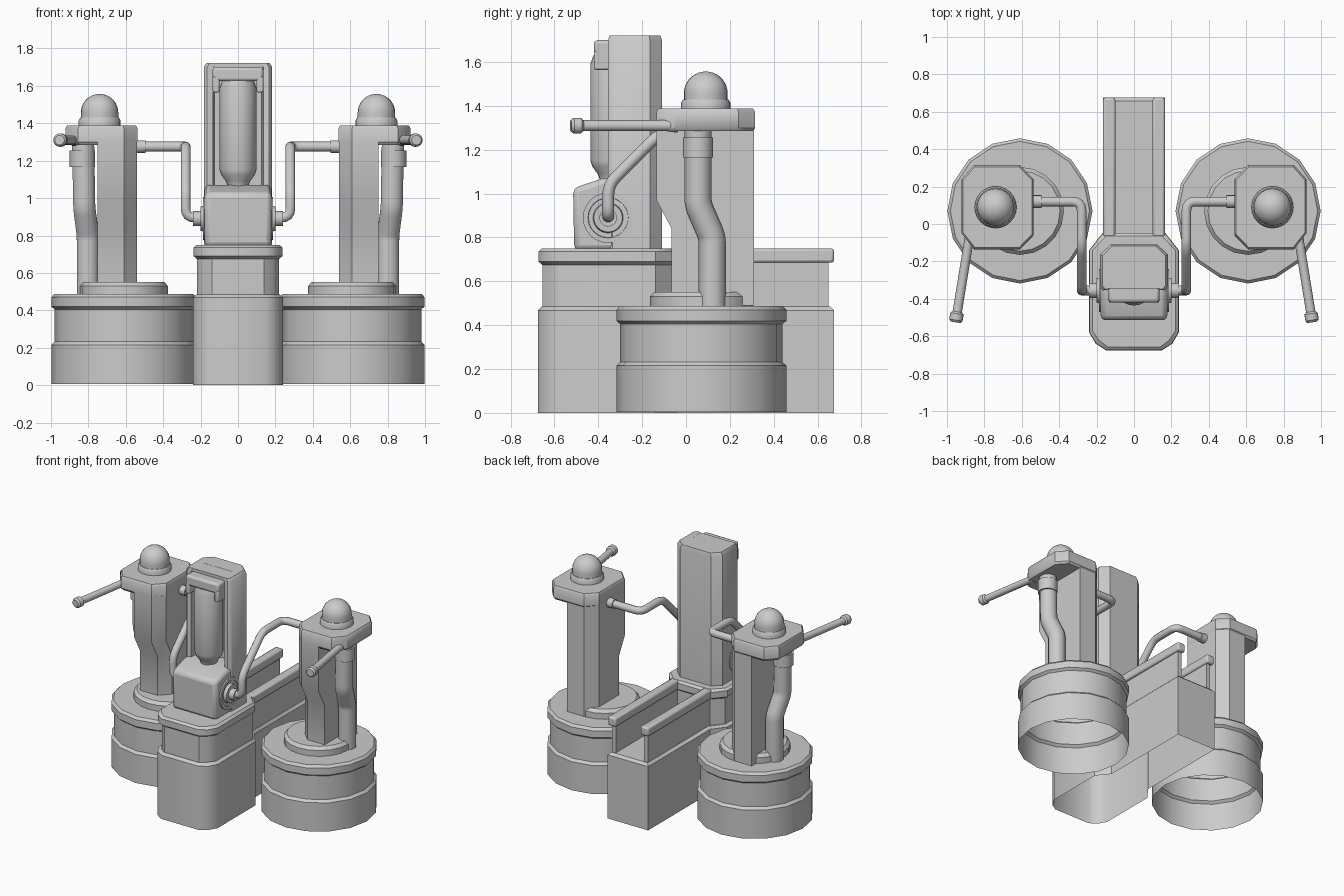
import bpy, bmesh, math
from mathutils import Vector

if "Cube" in bpy.data.objects:
    bpy.data.objects.remove(bpy.data.objects["Cube"])


def finish(name, bm, mirror=False, bevel=0):
    bmesh.ops.recalc_face_normals(bm, faces=bm.faces)
    me = bpy.data.meshes.new(name)
    bm.to_mesh(me)
    bm.free()
    ob = bpy.data.objects.new(name, me)
    bpy.context.collection.objects.link(ob)
    bpy.ops.object.select_all(action='DESELECT')
    ob.select_set(True)
    bpy.context.view_layer.objects.active = ob
    bpy.ops.object.shade_smooth_by_angle(angle=math.radians(35))
    if bevel:
        m = ob.modifiers.new("bevel", 'BEVEL')
        m.width, m.segments = bevel, 2
    if mirror:
        ob.modifiers.new("mirror", 'MIRROR')
    return ob


def loft(name, rings, bottom=True, mirror=False, bevel=0):
    """Skin between rings of equal point count; the last ring is capped."""
    bm = bmesh.new()
    vs = [[bm.verts.new(p) for p in r] for r in rings]
    n = len(vs[0])
    for a, b in zip(vs, vs[1:]):
        for i in range(n):
            j = (i + 1) % n
            bm.faces.new((a[i], a[j], b[j], b[i]))
    bm.faces.new(vs[-1])
    if bottom:
        bm.faces.new(vs[0])
    return finish(name, bm, mirror, bevel)


def lathe(name, profile, start, axis=(0, 0, 1), n=24, bottom=True, mirror=False):
    """Rings of (radius, distance along axis)."""
    q = Vector(axis).to_track_quat('Z', 'Y')
    s = Vector(start)
    rings = [[s + q @ Vector((r * math.cos(k * math.tau / n), r * math.sin(k * math.tau / n), h))
              for k in range(n)] for r, h in profile]
    return loft(name, rings, bottom, mirror)


def box(name, lo, hi, mirror=False, bevel=0):
    (a, b, c), (d, e, f) = lo, hi
    return loft(name, [[(a, b, z), (d, b, z), (d, e, z), (a, e, z)] for z in (c, f)], True, mirror, bevel)


def tube(name, pts, r, fillet=0.05):
    """Mirrored round tube along points with filleted corners."""
    pts = [Vector(p) for p in pts]
    path = [pts[0]]
    for p, c, q in zip(pts, pts[1:], pts[2:]):
        a = c + (p - c).normalized() * fillet
        b = c + (q - c).normalized() * fillet
        for i in range(5):
            t = i / 4
            path.append(a * (1 - t) ** 2 + c * 2 * t * (1 - t) + b * t * t)
    path.append(pts[-1])
    cu = bpy.data.curves.new(name, 'CURVE')
    cu.dimensions = '3D'
    cu.bevel_depth, cu.bevel_resolution, cu.use_fill_caps = r, 3, True
    sp = cu.splines.new('POLY')
    sp.points.add(len(path) - 1)
    for v, p in zip(sp.points, path):
        v.co = (*p, 1)
    ob = bpy.data.objects.new(name, cu)
    bpy.context.collection.objects.link(ob)
    ob.modifiers.new("mirror", 'MIRROR')


def sym(half, z):
    """Full outline from its right half (front to back)."""
    return [(x, y, z) for x, y in half] + [(-x, y, z) for x, y in reversed(half)]


# central base: wide front and narrow tail, open underneath
def front_half(d):
    return [(0.15 - d / 2, -0.675 + d), (0.205 - d, -0.64 + d), (0.24 - d, -0.58 + d / 2), (0.24 - d, -0.14)]


def base_outline(d, z):
    return sym(front_half(d) + [(0.165 - d, -0.045), (0.165 - d, 0.675 - d)], z)


def deck_outline(d, z):
    return sym(front_half(d) + [(0.165 - d, -0.045 - d)], z)


loft("base_lower", [base_outline(d, z) for d, z in ((0, 0), (0, .468), (.018, .485))], False)
loft("base_deck", [deck_outline(d, z) for d, z in
                   ((.02, .48), (.02, .675), (.002, .69), (.002, .735), (.018, .75))], False)

# tail rails either side of the open trench
box("rail_wall", (0.115, -0.07, 0.48), (0.147, 0.65, 0.69), True)
box("rail_cap", (0.10, -0.07, 0.685), (0.165, 0.675, 0.75), True, 0.012)

# tower with front recess
tower = [(0.125, -0.235), (0.135, -0.35), (0.165, -0.355), (0.183, -0.335), (0.183, -0.165), (0.125, -0.11)]
loft("tower", [sym(tower, 0.74), sym(tower, 1.70),
               sym([(x * .92, y * .95 - .012) for x, y in tower], 1.722)])
box("tower_top", (-0.14, -0.345, 1.65), (0.14, -0.2, 1.721))
box("canister_hood", (-0.135, -0.42, 1.625), (0.135, -0.32, 1.70), bevel=0.015)
box("hood_tab", (0.1, -0.42, 1.565), (0.135, -0.33, 1.65), True, 0.008)

# canister held in the recess
lathe("canister", [(.055, 1.02), (.055, 1.065), (.065, 1.09), (.09, 1.125), (.098, 1.15),
                   (.098, 1.59), (.085, 1.63)], (0, -0.338, 0), n=20)

# housing below the canister
side = [(-0.51, 0.74), (-0.515, 1.025), (-0.38, 1.07), (-0.22, 1.07), (-0.22, 0.74)]
loft("housing", [[(x, y, z) for y, z in side] for x in (-0.178, 0.178)], bevel=0.025)

# hub on the housing side, with concentric rings
lathe("hub", [(.115, 0), (.115, .018), (.092, .018), (.09, .006), (.07, .006), (.065, .03), (.04, .03), (.04, .07)],
      (0.17, -0.355, 0.89), (1, 0, 0), mirror=True)

# bent arms joining housing and pillars
tube("arm", [(0.17, -0.355, 0.895), (0.28, -0.355, 0.895), (0.28, -0.355, 1.04),
             (0.28, -0.12, 1.275), (0.28, 0.12, 1.275), (0.56, 0.12, 1.275)], 0.027)
lathe("arm_flange", [(.034, 0), (.034, .05)], (0.495, 0.12, 1.275), (1, 0, 0), 16, mirror=True)

# round pedestals, open underneath
lathe("pedestal", [(.388, 0.005), (.388, .215), (.37, .232), (.37, .405), (.388, .42), (.388, .47), (.372, .487)],
      (0.61, 0.07, 0), n=16, bottom=False, mirror=True)
lathe("pedestal_disc", [(.235, .48), (.235, .53), (.215, .552)], (0.61, 0.07, 0), n=20, bottom=False, mirror=True)

# pillar body with stepped front
loft("pillar", [[(.75, fy, z), (.61, fy, z), (.54, fy + .07, z), (.54, .24, z), (.61, .31, z), (.75, .31, z)]
                for fy, z in ((-.065, .49), (-.065, .84), (-.135, .97), (-.135, 1.3))], mirror=True)

# octagonal pillar cap
cap = [(.61, -.135), (.855, -.135), (.922, -.05), (.922, .24), (.855, .315), (.61, .315), (.538, .24), (.538, -.06)]


def scaled(s, z):
    return [(.73 + (x - .73) * s, .09 + (y - .09) * s, z) for x, y in cap]


loft("pillar_cap", [scaled(.95, 1.285), scaled(1, 1.30), scaled(1, 1.373), scaled(.96, 1.388)], mirror=True)

# kinked outer conduit and its collar
tube("conduit", [(.828, .055, 1.30), (.822, .055, .95), (.803, .12, .80), (.803, .12, .485)], .062, .03)
lathe("conduit_collar", [(.068, 1.165), (.068, 1.255)], (.832, .055, 0), n=16, mirror=True)

# dome lamp on each cap
lathe("dome_ring", [(.112, 1.38), (.112, 1.415), (.103, 1.43)], (.74, .09, 0), n=24, mirror=True)
lathe("dome", [(.1, 1.41)] + [(.1 * math.cos(a), 1.457 + .1 * math.sin(a))
                              for a in [k * math.pi / 18 for k in range(9)]] + [(.003, 1.557)],
      (.74, .09, 0), n=24, mirror=True)

# handle rods with knobs
lathe("handle", [(.032, 0), (.025, .05), (.025, .435), (.036, .445), (.036, .48), (.026, .492)],
      (.875, -.04, 1.31), (.078, -.48, 0), 16, mirror=True)
